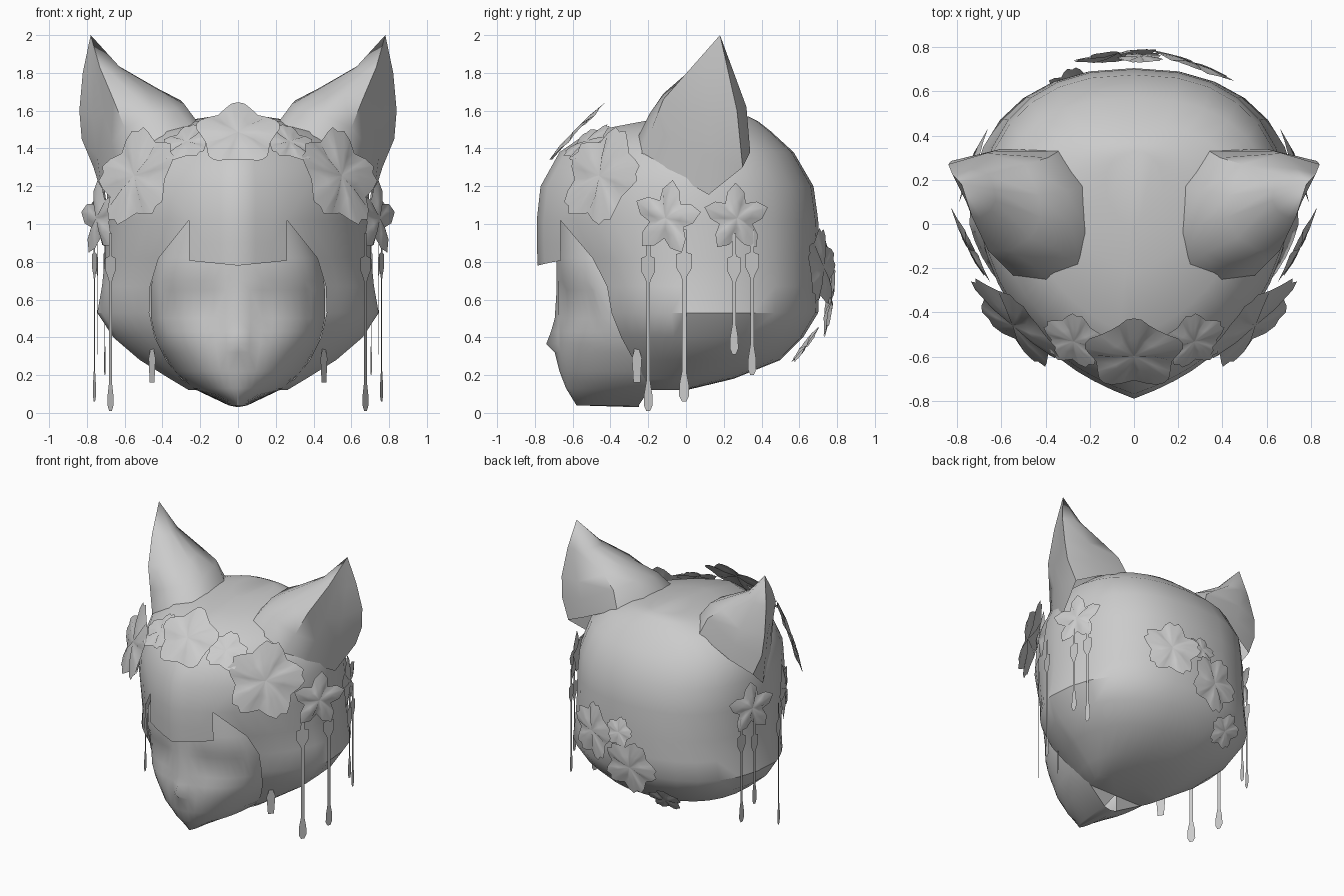
import bpy, bmesh, math
from mathutils import Vector

if "Cube" in bpy.data.objects:
    bpy.data.objects.remove(bpy.data.objects["Cube"])

grey = bpy.data.materials.new("plain_grey")
grey.diffuse_color = (0.6, 0.6, 0.6, 1)
grey.use_nodes = True
grey.node_tree.nodes["Principled BSDF"].inputs["Base Color"].default_value = grey.diffuse_color


def finish(name, bm, mirror=True, angle=40):
    bmesh.ops.remove_doubles(bm, verts=bm.verts, dist=0.0005)
    bmesh.ops.recalc_face_normals(bm, faces=bm.faces)
    me = bpy.data.meshes.new(name)
    bm.to_mesh(me)
    bm.free()
    me.materials.append(grey)
    ob = bpy.data.objects.new(name, me)
    bpy.context.collection.objects.link(ob)
    if mirror:
        mod = ob.modifiers.new("mirror", 'MIRROR')
        mod.merge_threshold = 0.002
    bpy.ops.object.select_all(action='DESELECT')
    ob.select_set(True)
    bpy.context.view_layer.objects.active = ob
    bpy.ops.object.shade_smooth_by_angle(angle=math.radians(angle))
    return ob


def skin(bm, rows, closed=False):
    """Bridge equal-length rows of points with quads."""
    grid = [[bm.verts.new(p) for p in row] for row in rows]
    n = len(grid[0])
    for a, b in zip(grid, grid[1:]):
        for i in range(n if closed else n - 1):
            j = (i + 1) % n
            bm.faces.new((a[i], a[j], b[j], b[i]))
    return grid


# ---- hair: half shell with a pointed front and a face opening ----
def front_point(t, z, yf, w, ys):
    yc = ys + 0.73 * (yf - ys)
    return (1.7 * w * t * (1 - t) + w * t * t,
            yf * (1 - t) ** 2 + 2 * t * (1 - t) * yc + ys * t * t, z)


def t_at(x, w):
    return (1.7 - math.sqrt(2.89 - 2.8 * x / w)) / 1.4


def fringe(z, yf, w, ys, yb, x0):
    t0 = t_at(x0, w)
    return [front_point(t0 * i / 3, z, yf, w, ys) for i in range(4)]


def side_back(z, yf, w, ys, yb, x0):
    t0 = t_at(x0, w)
    pts = [front_point(t0 + (1 - t0) * i / 6, z, yf, w, ys) for i in range(7)]
    for i in range(1, 8):
        a = math.pi / 2 * i / 7
        c = max(math.cos(a), 0) ** 0.84 if i < 7 else 0
        pts.append((w * c, ys + (yb - ys) * math.sin(a) ** 0.84, z))
    return pts


# z, front y, half width, side y, back y, opening half width
lower = [(0.12, -0.35, 0.26, -0.10, 0.0, 0.22), (0.18, -0.45, 0.36, -0.05, 0.25, 0.30),
         (0.28, -0.50, 0.52, 0.0, 0.50, 0.38), (0.40, -0.55, 0.66, 0.0, 0.62, 0.44),
         (0.53, -0.60, 0.745, 0.0, 0.70, 0.47), (0.67, -0.65, 0.72, 0.0, 0.705, 0.465),
         (0.82, -0.72, 0.705, 0.0, 0.705, 0.42), (1.02, -0.79, 0.70, 0.0, 0.70, 0.26)]
upper = [lower[-1], (1.20, -0.77, 0.69, 0.0, 0.675, 0.26), (1.38, -0.67, 0.63, 0.02, 0.57, 0.23),
         (1.49, -0.51, 0.49, 0.06, 0.45, 0.18), (1.545, -0.22, 0.30, 0.1, 0.38, 0.11),
         (1.57, -0.02, 0.13, 0.15, 0.33, 0.05)]
bangs = [(0.78, -0.785, 0.70, 0.0, 0.7, 0.26), (0.9, -0.79, 0.70, 0.0, 0.7, 0.26), lower[-1]]

bm = bmesh.new()
low = skin(bm, [side_back(*r) for r in lower])
fr = skin(bm, [fringe(*r) for r in bangs])
for v in fr[0]:
    v.co.z += 0.1 * v.co.x
up = skin(bm, [fringe(*r) + side_back(*r)[1:] for r in upper])
bm.faces.new(up[-1])
bm.faces.new(low[0] + [bm.verts.new((0, -0.2, 0.12))])
finish("hair_shell", bm)

# ---- face: half loft with nose, eye hollows and a pointed chin ----
face_rows = [(1.05, -0.68, 0.34, -0.40), (0.82, -0.685, 0.44, -0.38), (0.70, -0.685, 0.455, -0.35),
             (0.65, -0.685, 0.46, -0.34), (0.50, -0.685, 0.46, -0.28), (0.43, -0.685, 0.445, -0.26),
             (0.365, -0.685, 0.425, -0.24), (0.32, -0.685, 0.40, -0.22), (0.22, -0.67, 0.34, -0.20),
             (0.13, -0.635, 0.24, -0.19), (0.04, -0.58, 0.05, -0.25)]
nose = {0.50: 0.01, 0.43: 0.03, 0.365: 0.055, 0.32: 0.01}
rows = []
for z, yf, w, ye in face_rows:
    row = []
    for i in range(13):
        t = i / 12
        x = 1.8 * w * t * (1 - t) + w * t * t
        y = yf * (1 - t) ** 2 + 1.9 * t * (1 - t) * yf + ye * t * t
        if 0.45 < z < 0.68 and 0.12 < x < 0.40:
            y += 0.02
        if i == 0:
            y -= nose.get(z, 0)
        row.append((x, y, z))
    rows.append(row)
bm = bmesh.new()
grid = skin(bm, rows)
bm.faces.new(grid[-1] + [bm.verts.new((0, -0.25, 0.03))])
jaw = bm.verts.new((0, -0.19, 0.13))
bm.faces.new((grid[-2][-1], grid[-1][-1], jaw))
finish("face", bm, angle=50)

# ---- ears: bent cones with a hollow outer side ----
base = [(.765, .30, 1.30), (.72, .12, 1.155), (.63, -.10, 1.28), (.54, -.24, 1.36), (.38, -.27, 1.43),
        (.23, -.20, 1.49), (.20, -.05, 1.52), (.23, .17, 1.55), (.34, .33, 1.50), (.60, .34, 1.38)]
middle = [(.84, .27, 1.60), (.77, .13, 1.56), (.71, .01, 1.58), (.66, -.12, 1.66), (.56, -.12, 1.69),
          (.47, -.06, 1.69), (.42, .03, 1.71), (.43, .13, 1.72), (.49, .27, 1.70), (.67, .32, 1.62)]
tip = Vector((.78, .18, 2.0))
half = []
for i, (b, m) in enumerate(zip(base, middle)):
    b, m = Vector(b), Vector(m)
    upper_side = 3 < i < 9
    swell = Vector((-.025, 0, .02)) if upper_side else Vector((.025 if i == 0 else 0, 0, 0))
    pinch = Vector((.025, 0, -.025)) if upper_side else Vector((.012, 0, 0))
    half.append([b, b.lerp(m, .5) + swell, m, m.lerp(tip, .5) + pinch, tip])
bm = bmesh.new()
skin(bm, [list(r) for r in zip(*half)], closed=True)
bmesh.ops.dissolve_degenerate(bm, dist=0.0005, edges=bm.edges)
finish("ear", bm, angle=50)


# ---- flowers: five-petalled fans ----
def flower(name, centre, normal, r, valley=0.6, notch=0.9, roll=0.0, cup=0.08, mirror=True,
           star=False):
    q = Vector(normal).to_track_quat('Z', 'Y')
    bm = bmesh.new()

    def vert(rad, a, h):
        p = Vector((rad * math.sin(a), rad * math.cos(a), h)) * r
        return bm.verts.new(Vector(centre) + q @ p)
    mid = vert(0, 0, cup)
    inner, outer = [], []
    shape = [(0, valley), (.22, .88), (.38, 1.0), (.5, notch), (.62, 1.0), (.78, .88)]
    if star:
        shape = [(0, valley), (.24, .82), (.5, 1.05), (.76, .82)]
    for k in range(5):
        for f, rad in shape:
            a = (k + f - 0.5) * math.tau / 5 + roll
            lift = -0.04 if f == 0 else 0.04
            inner.append(vert(rad * .5, a, cup * .5 + lift))
            outer.append(vert(rad, a, lift * .5))
    n = len(outer)
    for i in range(n):
        j = (i + 1) % n
        bm.faces.new((mid, inner[i], inner[j]))
        bm.faces.new((inner[i], outer[i], outer[j], inner[j]))
    finish(name, bm, mirror, 60)


flower("temple_flower", (.535, -.445, 1.25), (.68, -.68, .3), .275, .75, .93, .25)
flower("front_side_flower", (.27, -.525, 1.43), (.3, -.55, .75), .15, .75, .92, .3)
flower("front_flower", (0, -.585, 1.475), (0, -.72, .7), .225, .8, 1.03, 0, mirror=False)
flower("side_flower", (.735, -.10, 1.03), (.87, -.45, .05), .195, .55, roll=.15, cup=.1, star=True)
flower("rear_side_flower", (.725, .265, 1.03), (.92, .36, .05), .18, .55, cup=.1, star=True)
flower("back_flower_high", (.265, .715, .77), (.35, .95, .05), .21, .72, .9, .1, mirror=False)
flower("back_flower_low", (-.07, .755, .60), (-.1, 1, -.12), .205, .72, .9, .4, mirror=False)
flower("back_flower_bud", (.03, .75, .83), (0, .95, .2), .11, .72, .9, .2, mirror=False)
flower("back_flower_under", (-.27, .63, .36), (-.12, .8, -.6), .125, .72, .9, 0, mirror=False)


# ---- hanging pendants: flat strips ending in drops ----
def pendant(name, x, y, top, bottom, turn, k=1.0):
    prof = [(.012, top), (.014, top - .12), (.045, top - .13), (.045, top - .20), (.02, top - .24),
            (.012, top - .26), (.012, bottom + .16), (.026, bottom + .09), (.028, bottom + .03),
            (.012, bottom)]
    d = Vector((math.sin(turn), math.cos(turn), 0))
    bm = bmesh.new()
    skin(bm, [[Vector((x, y, z)) + d * (s * w * k) for s in (-1, 1)] for w, z in prof])
    finish(name, bm)


pendant("front_pendant", .675, -.20, .95, .01, .6)
pendant("middle_pendant", .76, -.01, .97, .06, .3)
pendant("rear_pendant", .745, .255, .95, .31, -.1, .8)
pendant("last_pendant", .705, .35, .97, .20, -.2, .8)

# ---- small tag beside each cheek ----
bm = bmesh.new()
tag = [(.008, .41), (.025, .36), (.014, .33), (.026, .29), (.018, .16)]
skin(bm, [[(.455 + s * w * .7, -.26 + s * w, z) for s in (-1, 1)] for w, z in tag])
finish("cheek_tag", bm)
